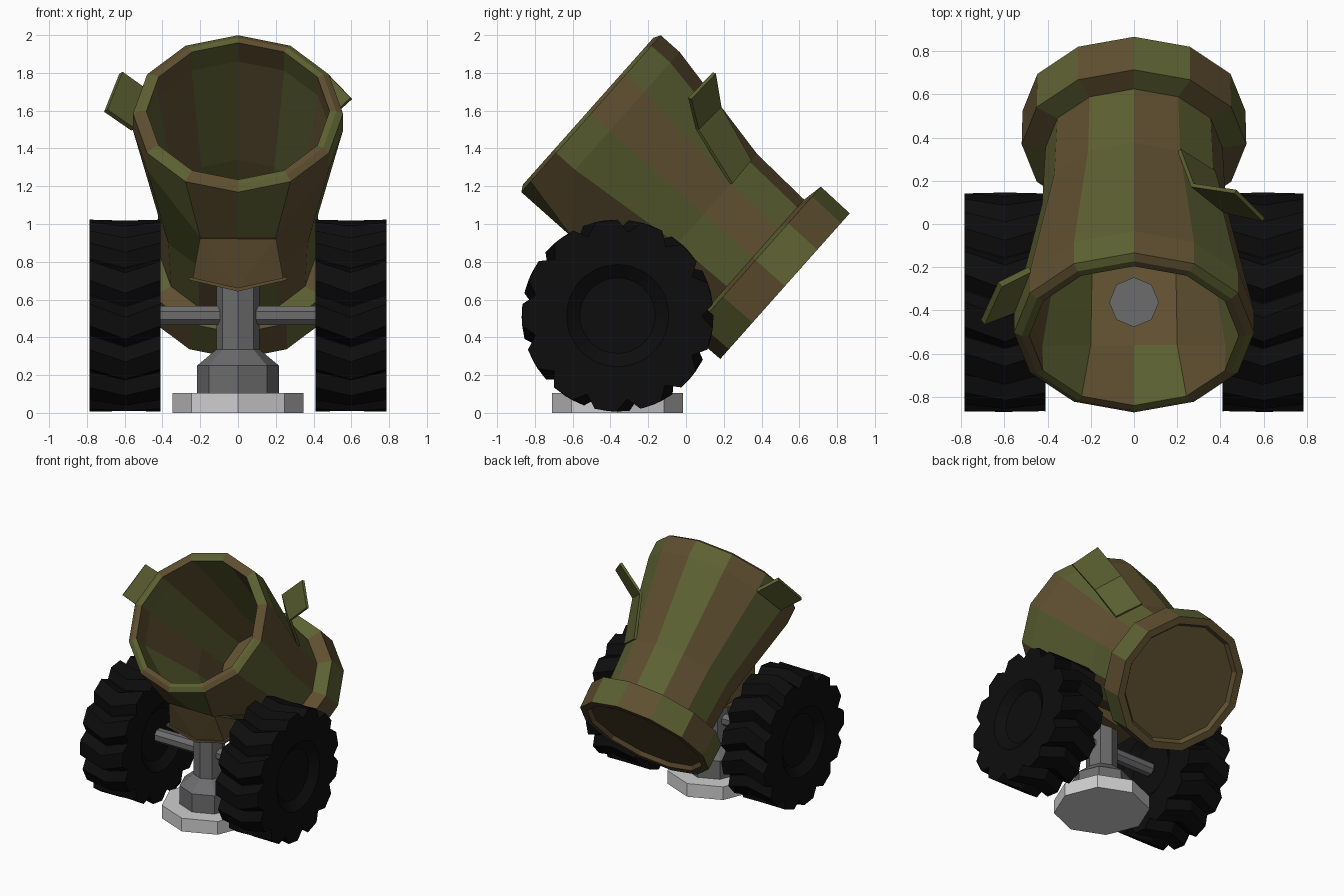
import bpy, bmesh, math
from mathutils import Vector

if "Cube" in bpy.data.objects:
    bpy.data.objects.remove(bpy.data.objects["Cube"])


def material(name, rgb):
    m = bpy.data.materials.new(name)
    m.use_nodes = True
    m.diffuse_color = (*rgb, 1)
    m.node_tree.nodes["Principled BSDF"].inputs["Base Color"].default_value = (*rgb, 1)
    return m


GREEN = material("olive green", (0.11, 0.12, 0.032))
BROWN = material("earth brown", (0.115, 0.078, 0.03))
GREY = material("steel grey", (0.15, 0.15, 0.155))
LIGHT = material("light grey", (0.62, 0.62, 0.62))
BLACK = material("tyre black", (0.004, 0.004, 0.004))


def finish(name, bm, mats):
    bmesh.ops.recalc_face_normals(bm, faces=bm.faces[:])
    me = bpy.data.meshes.new(name)
    bm.to_mesh(me)
    bm.free()
    for m in mats:
        me.materials.append(m)
    ob = bpy.data.objects.new(name, me)
    bpy.context.collection.objects.link(ob)
    return ob


def loft(bm, rings, colour=lambda i, k: 0, cap=0):
    """Join closed rings of points with quads and cap both ends."""
    vs = [[bm.verts.new(p) for p in r] for r in rings]
    n = len(vs[0])
    for i in range(len(vs) - 1):
        for k in range(n):
            j = (k + 1) % n
            f = bm.faces.new((vs[i][k], vs[i][j], vs[i + 1][j], vs[i + 1][k]))
            f.material_index = colour(i, k)
    for r in (vs[0], vs[-1]):
        bm.faces.new(r).material_index = cap


# Barrel: twelve-sided turned shell along a tilted axis
BACK = Vector((0, 0.747, -0.664))
UP = Vector((0, 0.664, 0.747))
MUZZLE = Vector((0, -0.503, 1.584))


def on_barrel(s, x, rad):
    return MUZZLE + BACK * s + UP * rad + Vector((x, 0, 0))


PROFILE = [(1.12, 0.36), (0.80, 0.385), (0.134, 0.49), (-0.02, 0.485), (-0.02, 0.52),
           (0, 0.556), (0.134, 0.556), (0.80, 0.425), (1.146, 0.41), (1.167, 0.52),
           (1.375, 0.516), (1.375, 0.46), (1.345, 0.44)]


def barrel_ring(s, r):
    pts = []
    for k in range(12):
        a = math.radians(30 * k)
        x, rad, along = r * math.sin(a), r * math.cos(a), s
        if s == 0.134 and k in (5, 6, 7):      # flattened seat under the barrel
            x, rad, along = 0.2 * (6 - k), -r, 0.36
        pts.append(on_barrel(along, x, rad))
    return pts


def barrel_colour(i, k):
    if i >= 10 or (i in (1, 6) and k in (5, 6)):
        return 1                               # breech end and seat are brown
    flip = 1 if i in (8, 9) else 0             # breech band swaps its stripes
    return (k + 1 + flip) % 2


bm = bmesh.new()
loft(bm, [barrel_ring(s, r) for s, r in PROFILE], barrel_colour, cap=1)
finish("barrel", bm, [GREEN, BROWN])


# Torn flaps peeling off the barrel
def strip(name, left, right, thick):
    bm = bmesh.new()
    a = [bm.verts.new(p) for p in left]
    b = [bm.verts.new(p) for p in right]
    for i in range(len(a) - 1):
        bm.faces.new((a[i], a[i + 1], b[i + 1], b[i]))
    ob = finish(name, bm, [GREEN])
    mod = ob.modifiers.new("thickness", "SOLIDIFY")
    mod.thickness = thick
    mod.offset = 0
    return ob


strip("long_flap", [(0.21, 0.34, 1.335), (0.27, 0.18, 1.62), (0.47, 0.15, 1.80)],
      [(0.37, 0.24, 1.213), (0.42, 0.06, 1.50), (0.60, 0.02, 1.665)], 0.02)
strip("short_flap", [(-0.48, -0.21, 1.70), (-0.62, -0.28, 1.80)],
      [(-0.555, -0.40, 1.50), (-0.70, -0.455, 1.60)], 0.03)

# Mount block between barrel and post
bm = bmesh.new()
pts = [(0, -0.52, 0.66), (0, -0.2, 0.66)]
for s in (-1, 1):
    pts += [(0.2 * s, -0.585, 0.93), (0.24 * s, -0.52, 0.71),
            (0.2 * s, -0.2, 0.74), (0.2 * s, -0.2, 0.70)]
bmesh.ops.convex_hull(bm, input=[bm.verts.new(p) for p in pts])
finish("mount_block", bm, [BROWN])

# Bent saddle plate under the mount block
bm = bmesh.new()
section = [(-0.26, 0.72), (0, 0.662), (0.26, 0.72), (0.26, 0.704), (0, 0.643), (-0.26, 0.704)]
loft(bm, [[(x, y, z) for x, z in section] for y in (-0.535, -0.2)])
finish("saddle_plate", bm, [BROWN])

# Post and foot: eight-sided turned parts
CY, CZ = -0.362, 0.515


def turned(name, profile, mat):
    bm = bmesh.new()
    loft(bm, [[(r * math.cos(k * math.pi / 4), CY + r * math.sin(k * math.pi / 4), z)
               for k in range(8)] for z, r in profile])
    finish(name, bm, [mat])


turned("post", [(0.10, 0.217), (0.25, 0.217), (0.335, 0.115), (0.96, 0.115)], GREY)
turned("foot", [(0, 0.347), (0.105, 0.347)], LIGHT)

# Axle
bm = bmesh.new()
loft(bm, [[(x, CY + 0.054 * math.cos((k + 0.5) * math.pi / 4),
            CZ + 0.054 * math.sin((k + 0.5) * math.pi / 4)) for k in range(8)]
          for x in (-0.45, 0.45)])
finish("axle", bm, [GREY])

# Wheels: chevron lugs with a dished hub
LUGS = 13
TOOTH = [(0.00, 0.448), (0.25, 0.508), (0.72, 0.508), (0.97, 0.448)]


def wheel_ring(x, twist, radius=None):
    pts = []
    for k in range(LUGS):
        for t, r in TOOTH:
            a = (k + t) * math.tau / LUGS + twist
            rr = radius or r
            pts.append((x, CY + rr * math.cos(a), CZ + rr * math.sin(a)))
    return pts


for side, name in ((-1, "right_wheel"), (1, "left_wheel")):
    bm = bmesh.new()
    rings = [(0.46, 0, 0.20), (0.41, 0, 0.27), (0.41, 0, None), (0.5975, 0.14, None),
             (0.785, 0, None), (0.785, 0, 0.27), (0.735, 0, 0.20)]
    loft(bm, [wheel_ring(side * x, t, r) for x, t, r in rings])
    finish(name, bm, [BLACK])
